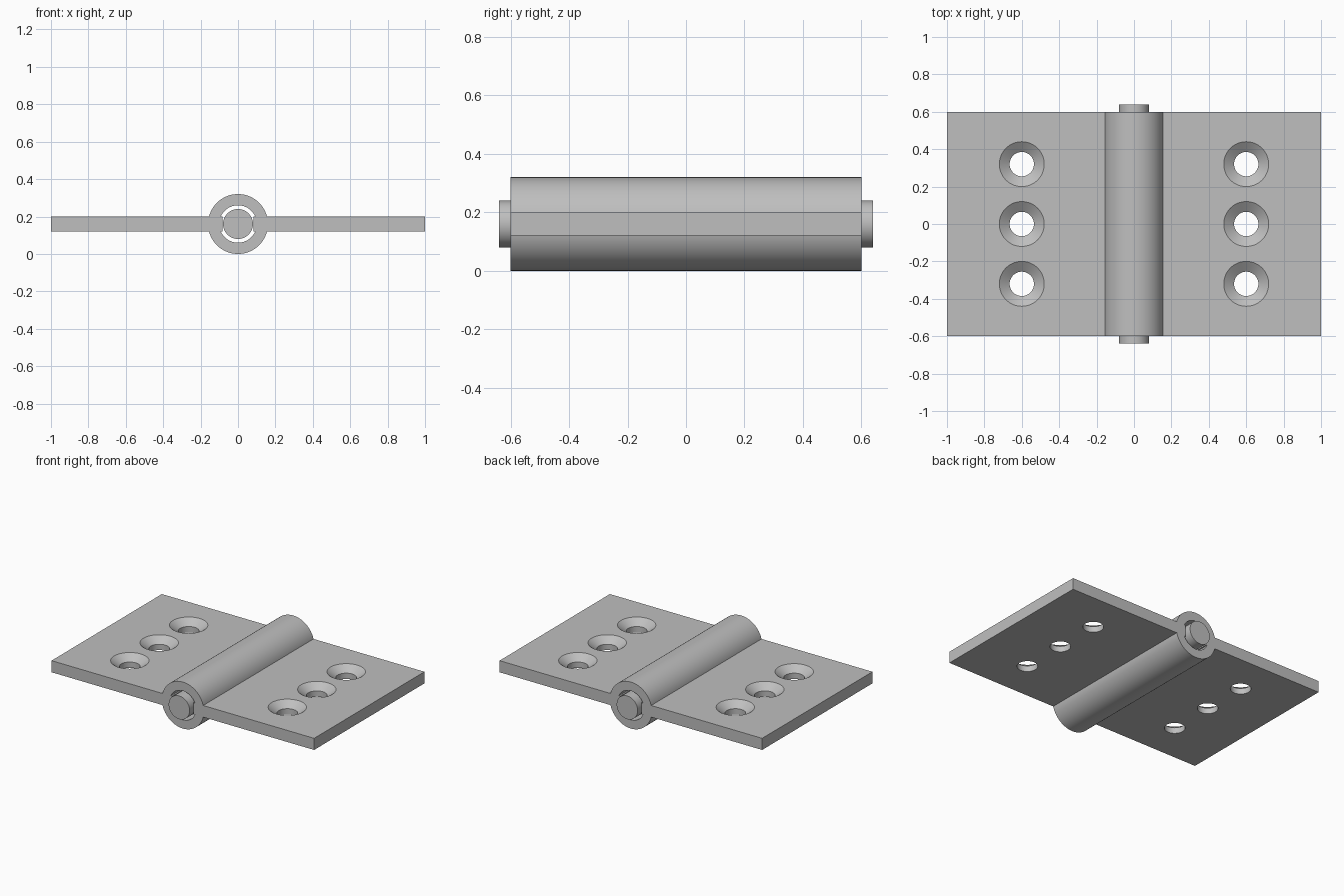
import bpy, bmesh
from math import sin, cos, asin, pi
from mathutils import Vector

cube = bpy.data.objects.get("Cube")
if cube:
    bpy.data.objects.remove(cube, do_unlink=True)

CZ = 0.16                      # height of the pin axis
BARREL, BORE, PIN = 0.16, 0.10, 0.08
HALF_T = 0.04                  # half the leaf thickness
HALF_L = 0.60                  # half the leaf length

steel = bpy.data.materials.new("steel_grey")
steel.use_nodes = True
GREY = (0.52, 0.52, 0.52, 1)
steel.diffuse_color = GREY
steel.node_tree.nodes["Principled BSDF"].inputs["Base Color"].default_value = GREY


def finish(name, bm):
    bmesh.ops.recalc_face_normals(bm, faces=bm.faces)
    mesh = bpy.data.meshes.new(name)
    bm.to_mesh(mesh)
    bm.free()
    mesh.materials.append(steel)
    obj = bpy.data.objects.new(name, mesh)
    bpy.context.collection.objects.link(obj)
    return obj


def activate(obj):
    bpy.ops.object.select_all(action='DESELECT')
    obj.select_set(True)
    bpy.context.view_layer.objects.active = obj


def arc(radius, start, end, steps=32):
    angles = [start + (end - start) * i / steps for i in range(steps + 1)]
    return [(radius * cos(a), CZ + radius * sin(a)) for a in angles]


def extrude_y(outline, half):
    bm = bmesh.new()
    face = bm.faces.new([bm.verts.new((x, -half, z)) for x, z in outline])
    result = bmesh.ops.extrude_face_region(bm, geom=[face])
    verts = [v for v in result["geom"] if isinstance(v, bmesh.types.BMVert)]
    bmesh.ops.translate(bm, verts=verts, vec=(0, 2 * half, 0))
    return bm


def lathe(profile, centre, steps=64):
    bm = bmesh.new()
    verts = [bm.verts.new((centre[0] + r, centre[1], z)) for r, z in profile]
    edges = [bm.edges.new(pair) for pair in zip(verts, verts[1:])]
    bmesh.ops.spin(bm, geom=verts + edges, cent=(*centre, 0), axis=(0, 0, 1),
                   angle=2 * pi, steps=steps, use_merge=True)
    bmesh.ops.remove_doubles(bm, verts=bm.verts, dist=1e-5)
    return bm


# Leaf with half of the barrel, as one section
outer, inner = asin(HALF_T / BARREL), asin(HALF_T / BORE)
lip = PIN + 0.002
outline = (arc(BARREL, pi / 2, outer)
           + [(1, CZ + HALF_T), (1, CZ - HALF_T)]
           + arc(BARREL, -outer, -pi / 2)
           + arc(BORE, -pi / 2, -inner)
           + [(lip, CZ - HALF_T), (lip, CZ + HALF_T)]
           + arc(BORE, inner, pi / 2))
body = finish("hinge_leaves", extrude_y(outline, HALF_L))

# Countersunk screw holes
sink = [(0, 0.05), (0.065, 0.05), (0.065, 0.16), (0.12, 0.2), (0.12, 0.4), (0, 0.4)]
for y in (-0.32, 0, 0.32):
    cutter = finish("screw_hole_cutter", lathe(sink, (0.6, y)))
    cutter.hide_render = True
    activate(body)
    cut = body.modifiers.new("screw_hole", 'BOOLEAN')
    cut.operation = 'DIFFERENCE'
    cut.solver = 'EXACT'
    cut.object = cutter
    bpy.ops.object.modifier_apply(modifier=cut.name)
    bpy.data.objects.remove(cutter, do_unlink=True)

# Open the seam and mirror to the other leaf
bm = bmesh.new()
bm.from_mesh(body.data)
seam = [f for f in bm.faces if all(abs(v.co.x) < 1e-4 for v in f.verts)]
bmesh.ops.delete(bm, geom=seam, context='FACES')
bm.to_mesh(body.data)
bm.free()
mirror = body.modifiers.new("other_leaf", 'MIRROR')
mirror.use_clip = True
bpy.ops.object.modifier_apply(modifier=mirror.name)

# Hinge pin
pin = finish("hinge_pin", extrude_y(arc(PIN, 0, 2 * pi, 64)[:-1], 0.64))

for obj in (body, pin):
    activate(obj)
    bpy.ops.object.shade_smooth_by_angle(angle=pi / 6)
